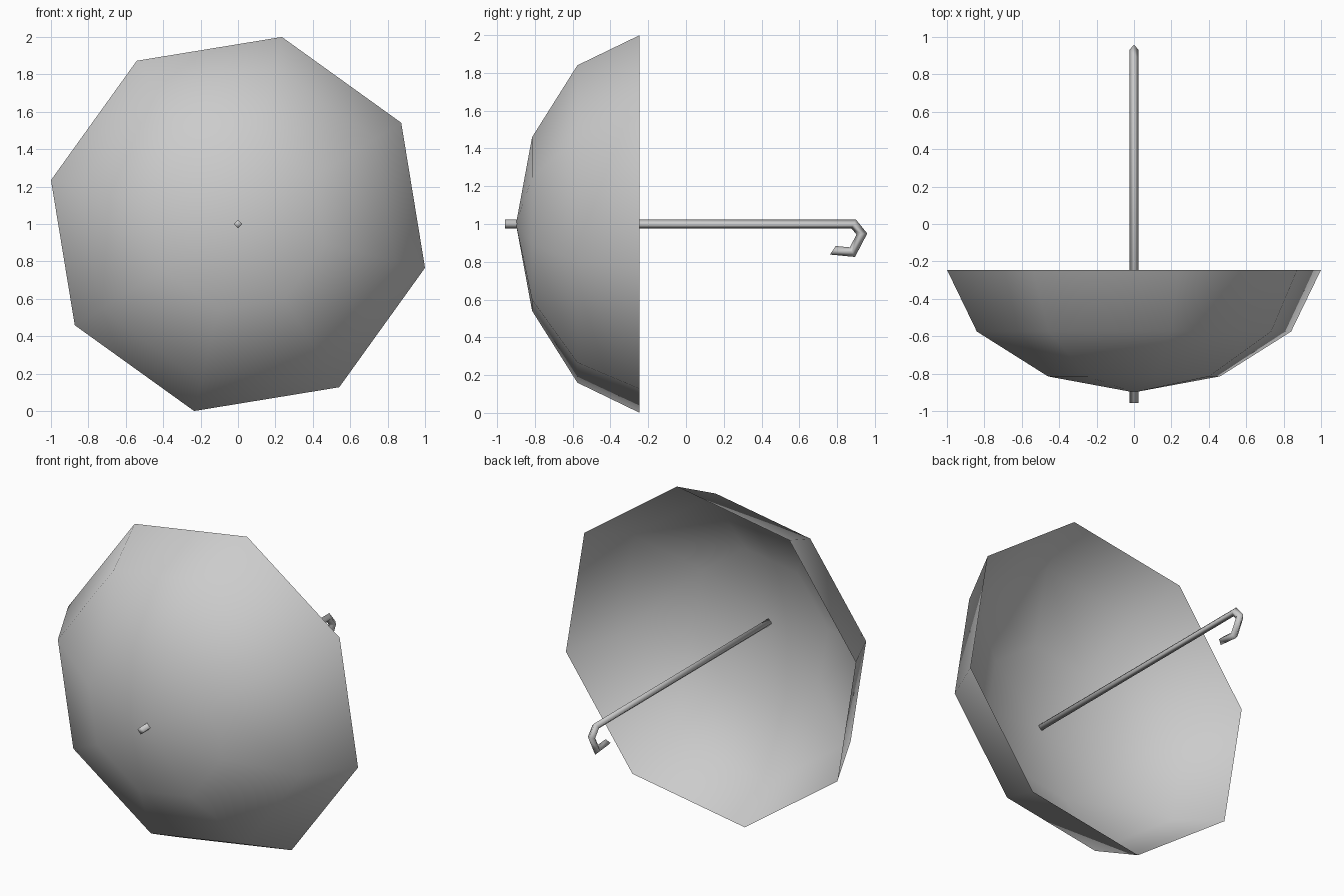
import bpy, bmesh, math
from mathutils import Vector

if "Cube" in bpy.data.objects:
    bpy.data.objects.remove(bpy.data.objects["Cube"])

grey = bpy.data.materials.new("light grey")
grey.diffuse_color = (0.6, 0.6, 0.6, 1)
grey.use_nodes = True
grey.node_tree.nodes["Principled BSDF"].inputs["Base Color"].default_value = grey.diffuse_color
CENTRE_Z = 1.0
RIM_Y = -0.245


def finish(name, bm):
    for f in bm.faces:
        f.smooth = True
    mesh = bpy.data.meshes.new(name)
    bm.to_mesh(mesh)
    bm.free()
    mesh.materials.append(grey)
    ob = bpy.data.objects.new(name, mesh)
    bpy.context.collection.objects.link(ob)
    return ob


def bridge(bm, a, b):
    n = len(a)
    for i in range(n):
        j = (i + 1) % n
        bm.faces.new((a[i], a[j], b[j], b[i]))


def dome(name, depth, inward):
    """Open eight-sided dome around the y axis, slightly rotated."""
    bm = bmesh.new()
    rings = []
    for d, r in [(0, 1.027), (0.33, 0.863), (0.57, 0.472)]:
        ring = []
        for k in range(8):
            a = math.radians(31.8 + 45 * k)
            ring.append(bm.verts.new((r * math.cos(a), RIM_Y - d * depth,
                                      CENTRE_Z + r * math.sin(a))))
        rings.append(ring)
    for a, b in zip(rings, rings[1:]):
        bridge(bm, a, b)
    apex = bm.verts.new((0, RIM_Y - 0.655 * depth, CENTRE_Z))
    for i in range(8):
        bm.faces.new((rings[-1][i], rings[-1][(i + 1) % 8], apex))
    bm.normal_update()
    flip = [f for f in bm.faces if (f.normal.y > 0) != inward]
    bmesh.ops.reverse_faces(bm, faces=flip)
    return finish(name, bm)


# Canopy: outer skin and a shallower lining that meet at the rim
dome("canopy", 1.0, False)
dome("canopy_lining", 0.87, True)

# Shaft with tip and hooked handle: four-sided tube along a bent path
path = [Vector((0, y, z)) for y, z in
        [(-0.957, 1.0), (0.888, 1.0), (0.931, 0.947), (0.881, 0.851), (0.777, 0.861)]]
RADIUS = 0.024
side = Vector((1, 0, 0))
bm = bmesh.new()
rings = []
for i, p in enumerate(path):
    d_in = (p - path[max(i - 1, 0)]).normalized()
    d_out = (path[min(i + 1, len(path) - 1)] - p).normalized()
    tangent = (d_in + d_out).normalized()
    if i == len(path) - 1:
        tangent = Vector((0, -0.83, 0.55)).normalized()  # slanted hook end
    up = side.cross(tangent)
    # widen the bends so that the tube keeps its thickness
    miter = 1 / max(0.5, tangent.dot(d_out if i == 0 else d_in))
    offsets = (side, up * miter, -side, -up * miter)
    rings.append([bm.verts.new(p + o * RADIUS) for o in offsets])
for a, b in zip(rings, rings[1:]):
    bridge(bm, a, b)
bm.faces.new(rings[0])
bm.faces.new(rings[-1])
bmesh.ops.recalc_face_normals(bm, faces=bm.faces[:])
finish("shaft_and_handle", bm)
